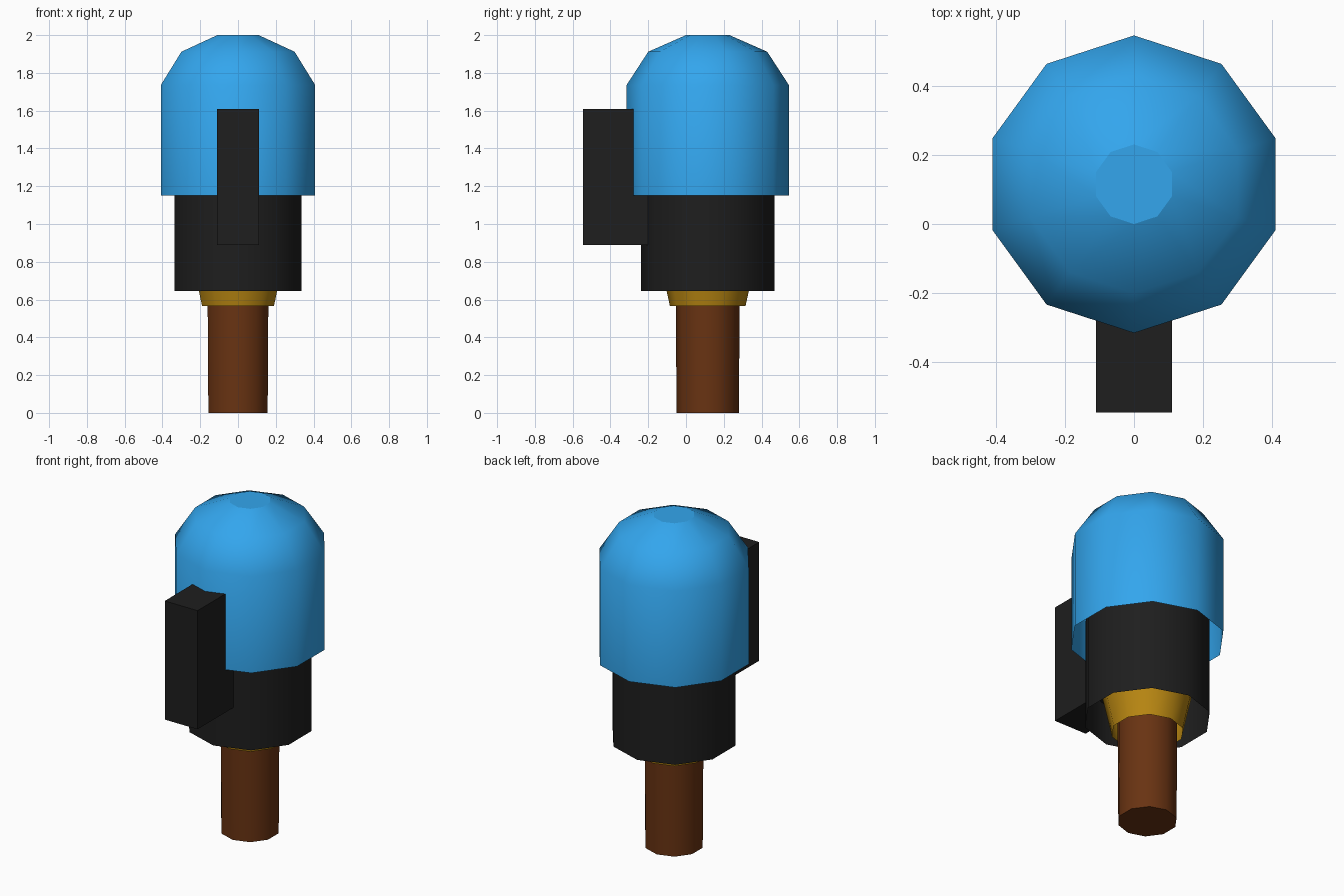
import bpy, bmesh, math

if "Cube" in bpy.data.objects:
    bpy.data.objects.remove(bpy.data.objects["Cube"])

SIDES = 10
CY = 0.115  # shared axis of the round parts


def material(name, rgb):
    m = bpy.data.materials.new(name)
    m.diffuse_color = (*rgb, 1)
    m.use_nodes = True
    m.node_tree.nodes["Principled BSDF"].inputs["Base Color"].default_value = m.diffuse_color
    return m


def finish(name, bm, mat, smooth):
    bmesh.ops.recalc_face_normals(bm, faces=bm.faces)
    mesh = bpy.data.meshes.new(name)
    for f in bm.faces:
        f.smooth = smooth and len(f.verts) == 4
    bm.to_mesh(mesh)
    bm.free()
    mesh.materials.append(mat)
    ob = bpy.data.objects.new(name, mesh)
    bpy.context.collection.objects.link(ob)
    return ob


def lathe(name, profile, mat, cap_bottom=False, cap_top=False):
    """Ten-sided turned shell from (radius, z) points, bottom to top."""
    bm = bmesh.new()
    rings = []
    for r, z in profile:
        angles = [math.pi / 2 + 2 * math.pi * i / SIDES for i in range(SIDES)]
        rings.append([bm.verts.new((r * math.cos(a), CY + r * math.sin(a), z)) for a in angles])
    for low, high in zip(rings, rings[1:]):
        for i in range(SIDES):
            j = (i + 1) % SIDES
            bm.faces.new((low[i], low[j], high[j], high[i]))
    if cap_bottom:
        bm.faces.new(rings[0][::-1])
    if cap_top:
        bm.faces.new(rings[-1])
    # an open shell needs a cap for its normals to be found reliably
    return finish(name, bm, mat, True)


blue = material("blue", (0.033, 0.38, 0.85))
black = material("black", (0.013, 0.013, 0.013))
brass = material("brass", (0.48, 0.24, 0.006))
brown = material("brown", (0.14, 0.033, 0.006))

# Domed cap, open below so the sleeve slides into it
lathe("domed_cap", [(0.43, 1.15), (0.43, 1.735), (0.315, 1.912), (0.115, 2.0)],
      blue, cap_top=True)

# Sleeve, open below around the collar
lathe("sleeve", [(0.3525, 0.645), (0.3525, 1.3)], black, cap_top=True)

# Flared collar, open below around the stem
lathe("collar", [(0.2, 0.565), (0.258, 0.83)], brass, cap_top=True)

# Stem
lathe("stem", [(0.165, 0.0), (0.17, 0.75)], brown, cap_bottom=True, cap_top=True)

# Upright block on the front
bm = bmesh.new()
bmesh.ops.create_cube(bm, size=1)
y0, y1, z0, z1 = -0.545, -0.15, 0.89, 1.61
bmesh.ops.scale(bm, vec=(0.22, y1 - y0, z1 - z0), verts=bm.verts)
bmesh.ops.translate(bm, vec=(0, (y0 + y1) / 2, (z0 + z1) / 2), verts=bm.verts)
finish("front_block", bm, black, False)
